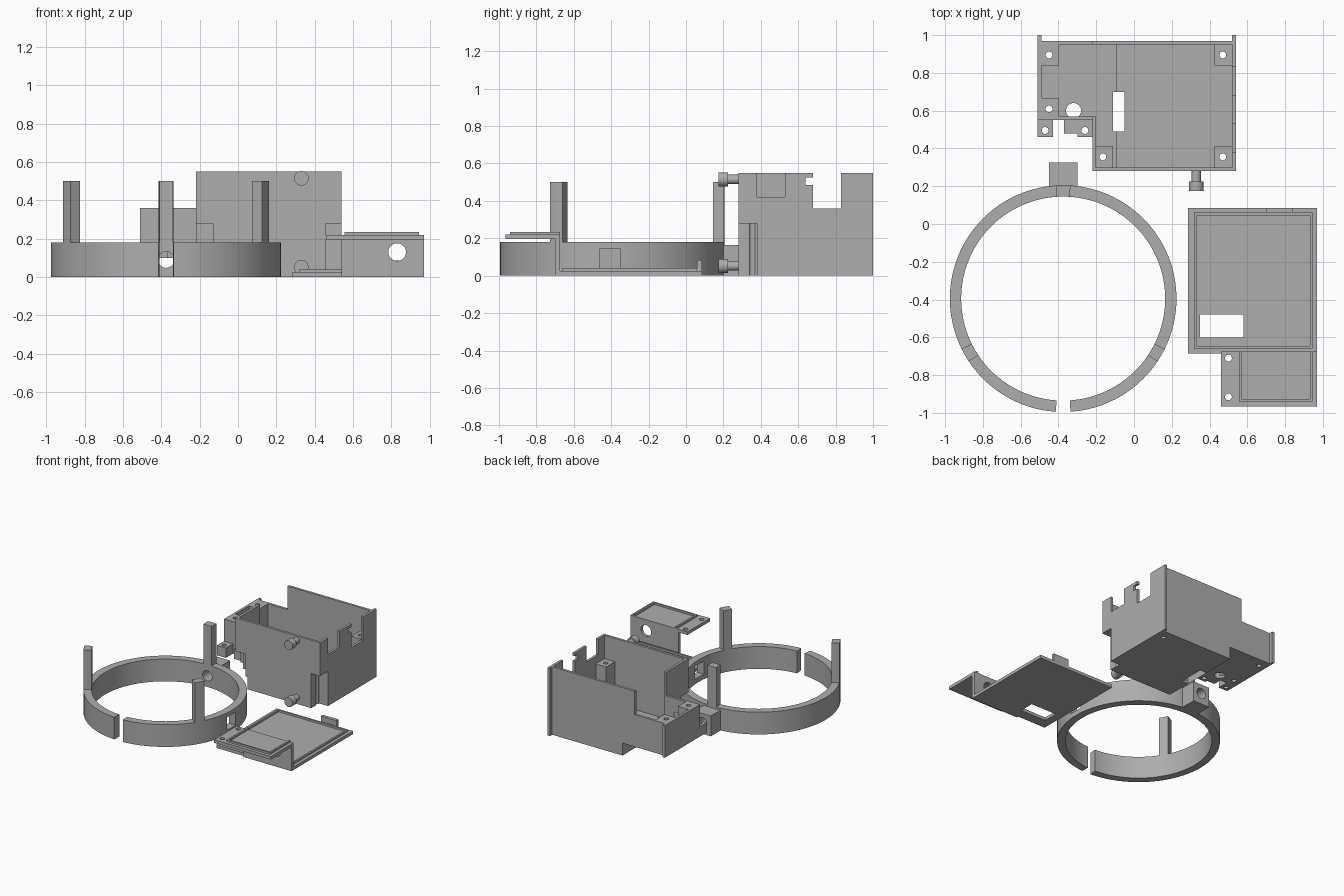
import bpy, bmesh
from math import radians, cos, sin, pi
from mathutils import Matrix, Vector

cube = bpy.data.objects.get("Cube")
if cube:
    bpy.data.objects.remove(cube)

grey = bpy.data.materials.new("plain grey")
grey.use_nodes = True
colour = (0.42, 0.42, 0.42, 1)
grey.diffuse_color = colour
grey.node_tree.nodes["Principled BSDF"].inputs["Base Color"].default_value = colour


def finish(name, bm):
    bmesh.ops.recalc_face_normals(bm, faces=bm.faces)
    mesh = bpy.data.meshes.new(name)
    bm.to_mesh(mesh)
    bm.free()
    mesh.materials.append(grey)
    ob = bpy.data.objects.new(name, mesh)
    bpy.context.collection.objects.link(ob)
    return ob


def box(name, x, y, z):
    """Box from (low, high) ranges."""
    bm = bmesh.new()
    size = Vector((x[1] - x[0], y[1] - y[0], z[1] - z[0]))
    mid = Vector((sum(x), sum(y), sum(z))) / 2
    bmesh.ops.create_cube(bm, size=1, matrix=Matrix.Translation(mid) @ Matrix.Diagonal(size).to_4x4())
    return finish(name, bm)


def rod(name, centre, radius, length, axis="Z"):
    bm = bmesh.new()
    turn = Matrix.Rotation(pi / 2, 4, "X") if axis == "Y" else Matrix()
    bmesh.ops.create_cone(bm, cap_ends=True, segments=40, radius1=radius, radius2=radius,
                          depth=length, matrix=Matrix.Translation(centre) @ turn)
    return finish(name, bm)


def prism(name, outline, z0, z1):
    bm = bmesh.new()
    face = bm.faces.new([bm.verts.new((x, y, z0)) for x, y in outline])
    top = bmesh.ops.extrude_face_region(bm, geom=[face])["geom"]
    bmesh.ops.translate(bm, vec=(0, 0, z1 - z0), verts=[v for v in top if isinstance(v, bmesh.types.BMVert)])
    return finish(name, bm)


def arc(name, a0, a1, z0, z1, steps):
    """Slice of the ring between two angles in degrees."""
    angles = [radians(a0 + (a1 - a0) * i / steps) for i in range(steps + 1)]
    outline = [(ring_x + r * cos(a), ring_y + r * sin(a))
               for r, run in ((0.60, angles), (0.54, angles[::-1])) for a in run]
    return prism(name, outline, z0, z1)


def cut(ob, *cutters):
    """Subtract each cutter; drop() removes the cutters afterwards."""
    bpy.context.view_layer.objects.active = ob
    for c in cutters:
        mod = ob.modifiers.new("cut", "BOOLEAN")
        mod.operation, mod.solver, mod.object = "DIFFERENCE", "EXACT", c
        bpy.ops.object.modifier_apply(modifier=mod.name)


def drop(*obs):
    for ob in obs:
        bpy.data.objects.remove(ob)


def smooth(ob):
    bpy.ops.object.select_all(action="DESELECT")
    ob.select_set(True)
    bpy.context.view_layer.objects.active = ob
    bpy.ops.object.shade_smooth_by_angle(angle=radians(30))


# Split ring with three posts, a side window and a drilled rear block
ring_x, ring_y = -0.375, -0.395
ring = arc("split_ring", -86.3, 266.3, 0, 0.18, 120)
window = box("cutter", (0.1, 0.4), (-0.46, -0.35), (0.04, 0.145))
bore = rod("cutter", (ring_x, 0.2, 0.09), 0.042, 0.4, "Y")
cut(ring, window, bore)
block = box("rear_block", (-0.45, -0.30), (0.185, 0.325), (0, 0.165))
cut(block, bore)
drop(window, bore)
smooth(ring)
smooth(block)
for side, angle in (("rear", 90), ("right", 210), ("left", 330)):
    smooth(arc(side + "_post", angle - 3.7, angle + 3.7, 0.18, 0.50, 4))

# Open case: stepped outline, hollowed, with a raised floor on the right side
shell = prism("case_shell", [(-0.22, 0.28), (0.54, 0.28), (0.54, 0.97), (-0.51, 0.97),
                             (-0.51, 0.55), (-0.22, 0.55)], 0, 0.55)
notches = [box("cutter", x, (0.2, 0.38), (-0.1, 0.28)) for x in ((-0.3, -0.13), (0.46, 0.7))]
hollow = [
    box("cutter", (-0.7, -0.22), (0.4, 1.1), (0.36, 0.7)),      # low side section
    box("cutter", (-0.7, -0.11), (0.2, 1.1), (-0.1, 0.10)),     # step under the floor
    box("cutter", (-0.09, 0.52), (0.30, 0.95), (0.02, 0.7)),    # deep interior
    box("cutter", (-0.20, 0.0), (0.30, 0.95), (0.12, 0.7)),
    box("cutter", (-0.49, -0.1), (0.57, 0.95), (0.12, 0.7)),    # shallow interior
    box("cutter", (0.5, 0.6), (0.38, 0.53), (0.42, 0.7)),       # left wall cutouts
    box("cutter", (0.5, 0.6), (0.68, 0.83), (0.36, 0.7)),
    box("cutter", (0.5, 0.6), (0.64, 0.69), (0.485, 0.525)),
    box("cutter", (-0.11, -0.05), (0.49, 0.70), (-0.1, 0.2)),   # floor slot
    rod("cutter", (-0.32, 0.60, 0.1), 0.04, 0.3),
]
cut(shell, *hollow, *notches)
drop(*hollow)

# Screw pillars in the corners, the front two hollow underneath
pillars = {"front_left": (0.475, 0.355, 0.01), "front_right": (-0.16, 0.355, 0.11),
           "back_left": (0.475, 0.895, 0.01), "back_right": (-0.445, 0.895, 0.11),
           "side_right": (-0.445, 0.61, 0.11)}
for place, (x, y, z) in pillars.items():
    pillar = box(place + "_pillar", (x - 0.048, x + 0.048), (y - 0.055, y + 0.057), (z, 0.36))
    hole = rod("cutter", (x - 0.005, y, 0.2), 0.018, 0.6)
    cut(pillar, hole, *notches)
    cut(shell, hole)
    drop(hole)
    smooth(pillar)
drop(*notches)
smooth(shell)

# Rear fins continuing the side walls
box("left_fin", (0.52, 0.54), (0.965, 1.0), (0, 0.55))
box("right_fin", (-0.51, -0.49), (0.965, 1.0), (0.10, 0.36))

# Mounting tabs below the side section
for name, x in (("outer_tab", -0.47), ("inner_tab", -0.26)):
    tab = box(name, (x - 0.04, x + 0.04), (0.46, 0.555), (0.10, 0.18))
    hole = rod("cutter", (x, 0.495, 0.14), 0.018, 0.3)
    cut(tab, hole)
    drop(hole)
    smooth(tab)
box("middle_tab", (-0.37, -0.30), (0.48, 0.555), (0.10, 0.18))

# Headed pegs on the case front
for name, z in (("upper", 0.515), ("lower", 0.052)):
    smooth(rod(name + "_peg_shaft", (0.33, 0.25, z), 0.025, 0.08, "Y"))
    smooth(rod(name + "_peg_head", (0.33, 0.20, z), 0.038, 0.05, "Y"))

# Stepped cover: lower plate, upright web and upper plate
lower = box("cover_lower_plate", (0.285, 0.97), (-0.685, 0.085), (0, 0.025))
opening = box("cutter", (0.35, 0.58), (-0.60, -0.48), (-0.1, 0.1))
cut(lower, opening)
web = box("cover_web", (0.54, 0.97), (-0.70, -0.675), (0, 0.215))
port = rod("cutter", (0.83, -0.69, 0.13), 0.046, 0.2, "Y")
cut(web, port)
upper = box("cover_upper_plate", (0.46, 0.97), (-0.965, -0.675), (0.195, 0.22))
holes = [rod("cutter", (0.50, y, 0.2), 0.018, 0.2) for y in (-0.71, -0.915)]
cut(upper, *holes)
drop(opening, port, *holes)
smooth(web)
smooth(upper)
box("cover_tab", (0.70, 0.84), (0.06, 0.085), (0.02, 0.085))


def rim(name, x, y, z, sides):
    """Thin locating ridge along the chosen sides of a rectangle."""
    t = 0.014
    strips = {"right": ((x[0], x[0] + t), y), "left": ((x[1] - t, x[1]), y),
              "front": (x, (y[0], y[0] + t)), "back": (x, (y[1] - t, y[1]))}
    for side in sides:
        box(name + "_" + side, *strips[side], z)


rim("lower_rim", (0.317, 0.945), (-0.66, 0.06), (0.02, 0.04), ("right", "left", "front", "back"))
rim("upper_rim", (0.555, 0.945), (-0.94, -0.675), (0.215, 0.235), ("right", "left", "front"))
